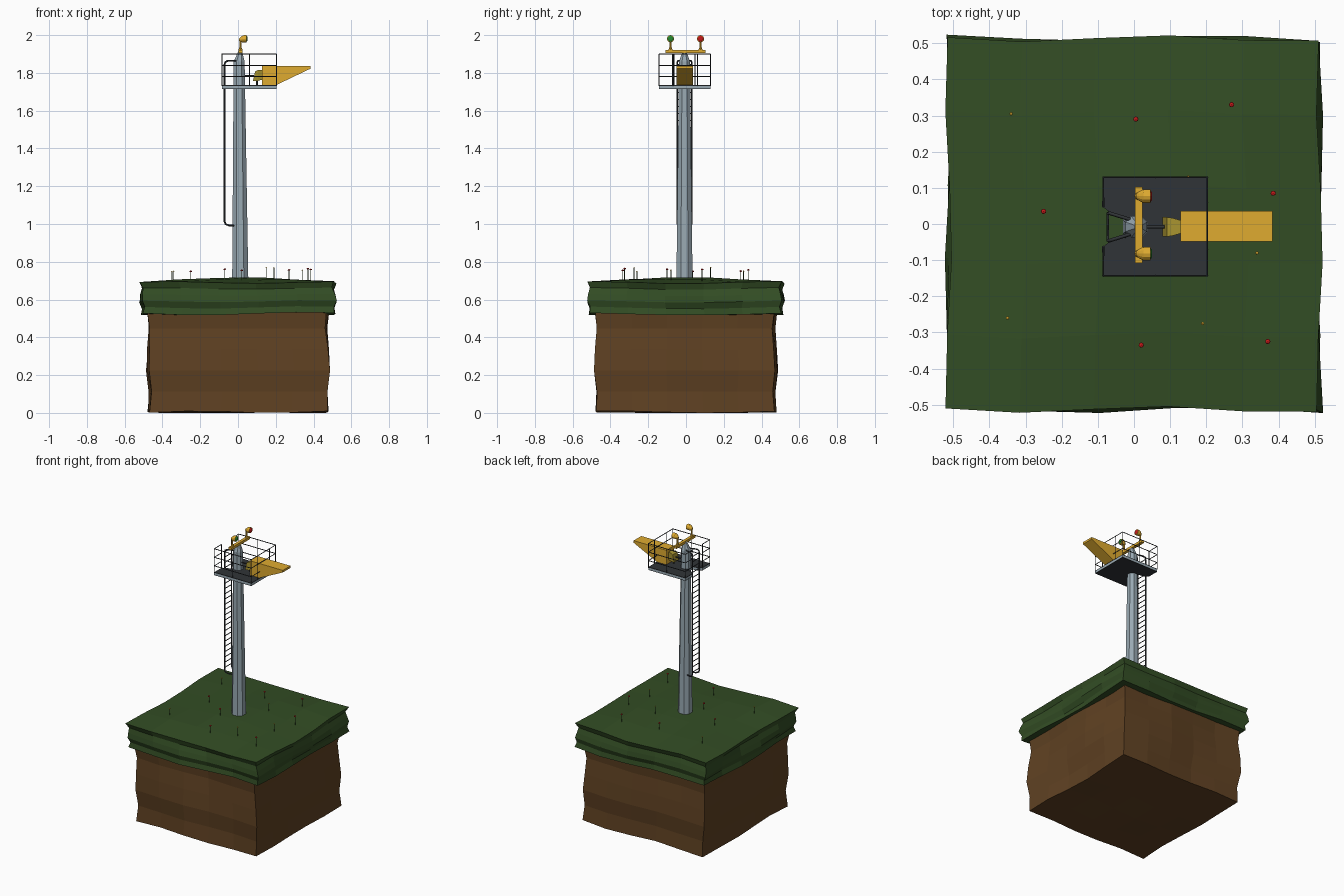
import bpy, bmesh, math
from mathutils import Vector

if "Cube" in bpy.data.objects:
    bpy.data.objects.remove(bpy.data.objects["Cube"])

CX, CY = 0.012, -0.008  # tower axis


def material(name, rgb):
    m = bpy.data.materials.new(name)
    m.diffuse_color = (*rgb, 1)
    m.use_nodes = True
    m.node_tree.nodes["Principled BSDF"].inputs["Base Color"].default_value = m.diffuse_color
    return m


GRASS = material("grass_green", (0.033, 0.075, 0.018))
SOIL = material("soil_brown", (0.115, 0.053, 0.016))
STEEL = material("pale_steel", (0.32, 0.40, 0.45))
DARK = material("dark_metal", (0.03, 0.034, 0.038))
YELLOW = material("safety_yellow", (0.74, 0.41, 0.03))
OLIVE = material("olive_yellow", (0.40, 0.30, 0.03))
RED = material("red", (0.55, 0.01, 0.01))
GREEN = material("signal_green", (0.02, 0.25, 0.03))


def finish(name, bm, mat):
    bmesh.ops.recalc_face_normals(bm, faces=bm.faces)
    me = bpy.data.meshes.new(name)
    bm.to_mesh(me)
    bm.free()
    ob = bpy.data.objects.new(name, me)
    bpy.context.collection.objects.link(ob)
    me.materials.append(mat)
    return ob


def loft(name, rings, mat):
    """Skin a list of equal-length point rings and cap both ends."""
    bm = bmesh.new()
    rows = [[bm.verts.new(p) for p in r] for r in rings]
    n = len(rows[0])
    for a, b in zip(rows, rows[1:]):
        for i in range(n):
            j = (i + 1) % n
            bm.faces.new((a[i], a[j], b[j], b[i]))
    bm.faces.new(rows[0])
    bm.faces.new(rows[-1])
    return finish(name, bm, mat)


def box(name, x, y, z, mat):
    ring = lambda h: [(x[0], y[0], h), (x[1], y[0], h), (x[1], y[1], h), (x[0], y[1], h)]
    return loft(name, [ring(z[0]), ring(z[1])], mat)


def circle_x(x, y, z, r, n=12):
    return [(x, y + r * math.cos(i * math.tau / n), z + r * math.sin(i * math.tau / n)) for i in range(n)]


def tubes(name, paths, r, mat):
    cu = bpy.data.curves.new(name, 'CURVE')
    cu.dimensions = '3D'
    cu.bevel_depth = r
    cu.bevel_resolution = 0
    cu.use_fill_caps = True
    for pts in paths:
        s = cu.splines.new('POLY')
        s.points.add(len(pts) - 1)
        for q, p in zip(s.points, pts):
            q.co = (*p, 1)
    cu.materials.append(mat)
    ob = bpy.data.objects.new(name, cu)
    bpy.context.collection.objects.link(ob)
    bpy.ops.object.select_all(action='DESELECT')
    ob.select_set(True)
    bpy.context.view_layer.objects.active = ob
    bpy.ops.object.convert(target='MESH')
    return ob


def surface_z(x, y):
    edge = max(abs(x), abs(y)) / 0.5
    return 0.714 - 0.022 * edge ** 2 + 0.006 * math.sin(7 * x + 1) * math.cos(6 * y)


# ground: uneven faceted soil block under a wider grass slab
def terrain(name, half, z0, z1, mat, grassy):
    bm = bmesh.new()
    bmesh.ops.create_cube(bm, size=2)
    bmesh.ops.subdivide_edges(bm, edges=bm.edges[:], cuts=4, use_grid_fill=True)
    for v in bm.verts:
        x, y, h = v.co
        top = h > 0.99
        wob = 0.008 * math.sin(5 * h + 2)
        v.co.x = x * (half + wob) + 0.009 * math.sin(4 * y + 2 * h)
        v.co.y = y * (half + wob) + 0.009 * math.sin(4.5 * x + h)
        v.co.z = z0 + (z1 - z0) * (h + 1) / 2
        if grassy:
            zt = surface_z(v.co.x, v.co.y)
            zb = z0 + 0.008 * math.cos(3 * x + 2 * y)
            v.co.z = zb + (zt - zb) * (h + 1) / 2
        elif h < -0.99:
            v.co.z += 0.005 + 0.005 * math.sin(4 * x + 3 * y)
    return finish(name, bm, mat)


terrain("soil_block", 0.472, 0.0, 0.56, SOIL, False)
terrain("grass_slab", 0.508, 0.525, 0.70, GRASS, True)


# tapered chamfered mast with pointed cap
def octagon(x, z, r):
    c = r * 0.45
    return [(x + a, CY + b, z) for a, b in
            ((r, -c), (r, c), (c, r), (-c, r), (-r, c), (-r, -c), (-c, -r), (c, -r))]


loft("mast", [octagon(CX, 0.68, 0.043), octagon(0.006, 1.86, 0.029), octagon(0.012, 1.915, 0.010)], STEEL)

# platform with a ladder notch at the back
X0, X1, Y0, Y1 = -0.085, 0.203, -0.143, 0.129
outline = [(X0, Y0), (X1, Y0), (X1, Y1), (X0, Y1), (X0, CY + 0.055), (-0.065, CY + 0.038),
           (-0.024, CY + 0.03), (-0.024, CY - 0.03), (-0.065, CY - 0.038), (X0, CY - 0.055)]
loft("platform_frame", [[(x, y, z) for x, y in outline] for z in (1.717, 1.731)], STEEL)
for nm, za, zb in (("platform_deck", 1.731, 1.735), ("platform_underside", 1.714, 1.717)):
    loft(nm, [[(x, y, z) for x, y in outline] for z in (za, zb)], DARK)

# railing around the platform, open at the ladder
loop = [(X0, CY - 0.055), (X0, Y0), (X1, Y0), (X1, Y1), (X0, Y1), (X0, CY + 0.055)]
rails = [[(x, y, z) for x, y in loop] for z in (1.78, 1.84, 1.90)]
posts = loop + [(0.06, Y0), (0.06, Y1), (X1, -0.07), (X1, 0.06)]
rails += [[(x, y, 1.73), (x, y, 1.90)] for x, y in posts]
tubes("railing", rails, 0.003, DARK)

# ladder with rails bent into the mast
ladder = []
for s in (-1, 1):
    side, inner = CY + s * 0.038, CY + s * 0.020
    ladder.append([(-0.01, inner, 1.864), (-0.055, CY + s * 0.034, 1.864), (-0.068, side, 1.857),
                   (-0.072, side, 1.84), (-0.072, side, 1.015), (-0.066, side, 1.0),
                   (-0.05, CY + s * 0.034, 0.993), (-0.01, inner, 0.99)])
tubes("ladder_rails", ladder, 0.005, DARK)
tubes("ladder_rungs", [[(-0.072, CY - 0.038, z), (-0.072, CY + 0.038, z)]
                       for z in [1.03 + 0.037 * i for i in range(23)]], 0.0035, DARK)

# wedge-shaped light housing
profile = [(0.128, 1.732), (0.195, 1.732), (0.383, 1.822), (0.383, 1.837), (0.128, 1.837)]
loft("light_housing", [[(x, y, z) for x, z in profile] for y in (-0.049, 0.036)], YELLOW)
quad = lambda x, h, za, zb, d=0: [(x, CY - h, za), (x, CY + h, za), (x + d, CY + h, zb), (x + d, CY - h, zb)]
loft("housing_rear_cap", [quad(0.079, 0.027, 1.757, 1.808, 0.012), quad(0.105, 0.025, 1.757, 1.815),
                          quad(0.130, 0.018, 1.765, 1.815)], OLIVE)
tubes("housing_mount", [[(0.10, CY, 1.73), (0.10, CY, 1.77)], [(0.03, CY, 1.785), (0.085, CY, 1.785)]], 0.005, DARK)

# signal crossbar with two lamps
box("signal_bar", (0.003, 0.024), (-0.108, 0.102), (1.905, 1.922), YELLOW)
for side, y, lens in (("left", -0.082, GREEN), ("right", 0.077, RED)):
    rings = []
    for z, r in ((1.92, 0.012), (1.935, 0.006), (1.97, 0.006)):
        rings.append([(0.013 + r * math.cos(a * math.tau / 8), y + r * math.sin(a * math.tau / 8), z) for a in range(8)])
    loft(side + "_lamp_post", rings, YELLOW)
    loft(side + "_lamp_shell", [circle_x(0.006, y, 1.975, 0.006), circle_x(0.014, y, 1.977, 0.013),
                                circle_x(0.026, y, 1.980, 0.019), circle_x(0.046, y, 1.981, 0.019)], YELLOW)
    loft(side + "_lamp_lens", [circle_x(0.046, y, 1.981, 0.016), circle_x(0.050, y, 1.981, 0.010)], lens)

# small flowers scattered on the grass
reds = [(0.005, 0.29), (0.27, 0.33), (0.385, 0.085), (-0.25, 0.035), (0.02, -0.335), (0.37, -0.325), (-0.07, -0.1)]
yellows = [(-0.34, 0.305), (0.34, -0.08), (0.19, -0.275), (-0.35, -0.26), (0.15, 0.13)]
stems = []
for nm, spots, mat, r in (("red_flowers", reds, RED, 0.008), ("yellow_flowers", yellows, YELLOW, 0.005)):
    bm = bmesh.new()
    for i, (x, y) in enumerate(spots):
        z = surface_z(x, y) + 0.045 + 0.008 * (i % 3)
        stems.append([(x, y, z - 0.08), (x, y, z)])
        g = bmesh.ops.create_icosphere(bm, subdivisions=1, radius=r)
        for v in g["verts"]:
            v.co.z *= 0.6
            v.co += Vector((x, y, z))
    finish(nm, bm, mat)
tubes("flower_stems", stems, 0.002, GRASS)
